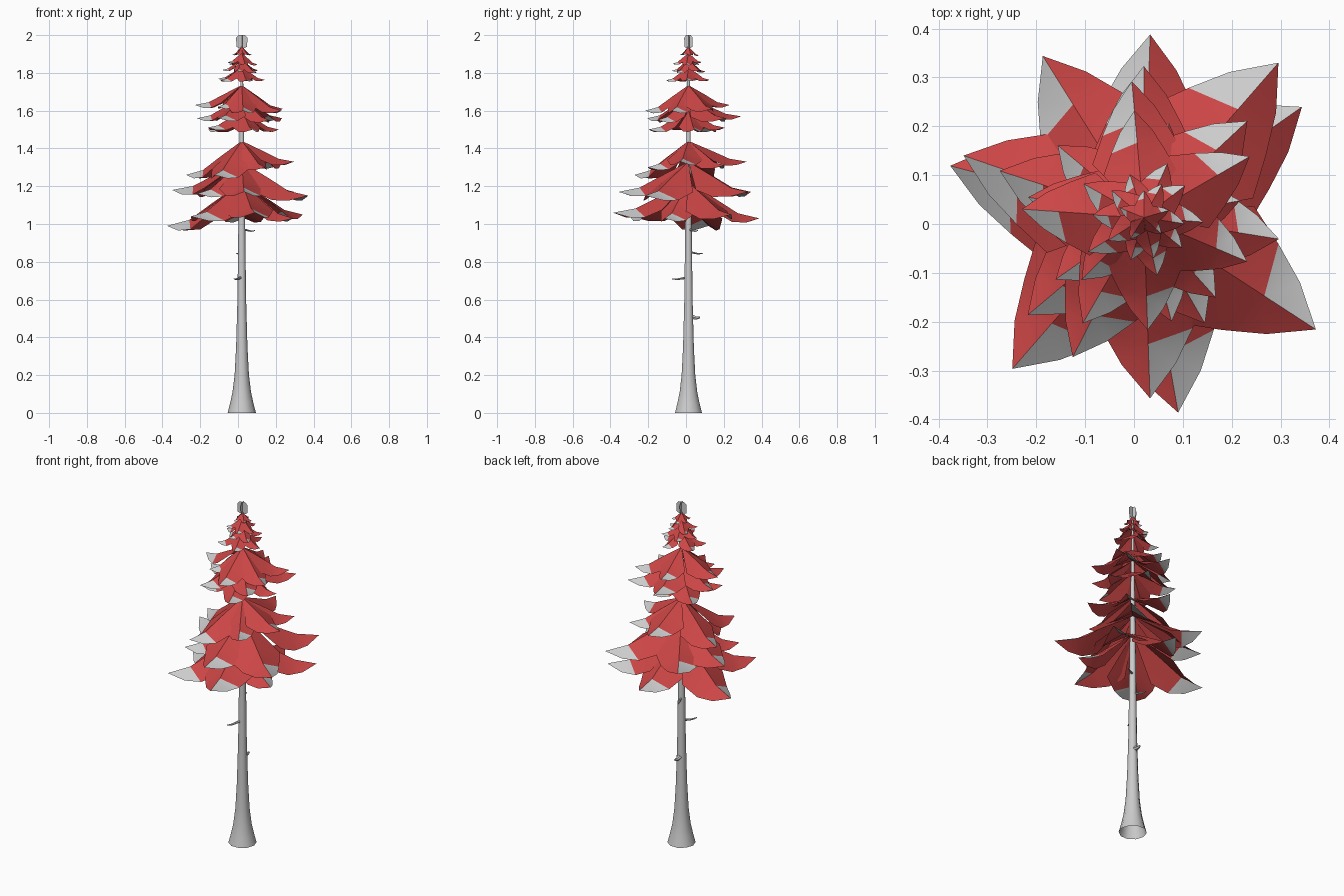
import bpy, bmesh, math, random
from mathutils import Vector, Matrix

random.seed(4)
if "Cube" in bpy.data.objects:
    bpy.data.objects.remove(bpy.data.objects["Cube"])

AXIS = Vector((0.02, 0.013, 0))


def material(name, rgb):
    mat = bpy.data.materials.new(name)
    mat.use_nodes = True
    mat.diffuse_color = (*rgb, 1)
    mat.node_tree.nodes["Principled BSDF"].inputs["Base Color"].default_value = (*rgb, 1)
    return mat


RED = material("foliage red", (0.60, 0.06, 0.06))
GREY = material("bark grey", (0.60, 0.60, 0.60))


def finish(bm, name, mats, smooth=None):
    mesh = bpy.data.meshes.new(name)
    bm.to_mesh(mesh)
    bm.free()
    for mat in mats:
        mesh.materials.append(mat)
    obj = bpy.data.objects.new(name, mesh)
    bpy.context.collection.objects.link(obj)
    if smooth:
        bpy.ops.object.select_all(action='DESELECT')
        obj.select_set(True)
        bpy.context.view_layer.objects.active = obj
        bpy.ops.object.shade_smooth_by_angle(angle=math.radians(smooth))
    return obj


def tube(bm, rings, sides):
    """Skin circles given as (centre, axis direction, radius)."""
    loops = []
    for centre, axis, radius in rings:
        turn = axis.to_track_quat('Z', 'Y')
        loops.append([bm.verts.new(centre + turn @ Vector((
            radius * math.cos(k * math.tau / sides),
            radius * math.sin(k * math.tau / sides), 0))) for k in range(sides)])
    for low, high in zip(loops, loops[1:]):
        for k in range(sides):
            n = (k + 1) % sides
            bm.faces.new((low[k], low[n], high[n], high[k]))
    return loops


# Trunk: flared foot, open underneath
UP = Vector((0, 0, 1))
PROFILE = [(0, .075), (.05, .062), (.11, .049), (.2, .038), (.35, .03),
           (.6, .023), (1, .018), (1.45, .012), (1.94, .005)]
bm = bmesh.new()
tube(bm, [(AXIS + UP * z, UP, r) for z, r in PROFILE], 10)
finish(bm, "trunk", [GREY], 50)

# Broken twigs on the bare trunk: height, heading, reach, thickness
bm = bmesh.new()
for z, heading, reach, thick in [(.965, 35, .085, .005), (.845, 110, .08, .005),
                                 (.71, 245, .095, .006), (.505, 90, .06, .012)]:
    a = math.radians(heading)
    out = Vector((math.cos(a), math.sin(a), 0))
    loops = tube(bm, [(AXIS + UP * (z + .006) + out * .012, out, thick * 1.3),
                      (AXIS + UP * (z - .003) + out * reach * .7, out, thick * .8),
                      (AXIS + UP * z + out * reach, out, thick * .5)], 6)
    bm.faces.new(loops[-1])
finish(bm, "twigs", [GREY], 40)


def bough(bm, apex, heading, length, tip):
    """A folded, drooping spray with a grey tip on its counter-clockwise half."""
    drop = apex - tip
    place = Matrix.Translation(AXIS + UP * apex) @ Matrix.Rotation(math.radians(heading), 4, 'Z')

    def vert(t, side, fall):
        return bm.verts.new(place @ Vector((t * length, side * length, -fall)))

    ridge = [vert(0, 0, 0), vert(.4, 0, drop * .48), vert(.7, 0, drop * .86), vert(1, 0, drop)]
    for s in (1, -1):
        edge = [vert(.42, .34 * s, drop * .62 + length * .12),
                vert(.62, .25 * s, drop * .9 + length * .10),
                vert(.81, .15 * s, drop + length * .06)]
        patches = [(ridge[0], edge[0], ridge[1]),
                   (ridge[1], edge[0], edge[1], ridge[2]),
                   (ridge[2], edge[1], edge[2]), (ridge[2], edge[2], ridge[3])]
        for i, patch in enumerate(patches):
            face = bm.faces.new(patch[::-1] if s > 0 else patch)
            face.material_index = int(s > 0 and i >= 2)


def whorl(name, apex, boughs):
    bm = bmesh.new()
    for heading, length, tip in boughs:
        bough(bm, apex, heading, length, tip)
    finish(bm, name, [RED, GREY], 25)


# Large lower tier: heading, length, tip height
whorl("lower_whorl_bottom", 1.22, [
    (35, .395, 1.05), (88, .375, 1.03), (165, .41, .99),
    (229, .41, 1.04), (280, .405, 1.06), (335, .3, 1.03)])
whorl("lower_whorl_middle", 1.33, [
    (327, .42, 1.15), (49, .42, 1.17), (122, .39, 1.17),
    (161, .39, 1.18), (220, .31, 1.16), (272, .37, 1.17)])
whorl("lower_whorl_top", 1.44, [
    (351, .28, 1.33), (43, .28, 1.31), (90, .31, 1.33),
    (162, .31, 1.26), (243, .32, 1.26), (300, .25, 1.3)])

# Middle tier
whorl("middle_whorl_bottom", 1.6, [
    (10, .2, 1.5), (75, .2, 1.51), (140, .23, 1.5), (215, .22, 1.51), (285, .22, 1.5)])
whorl("middle_whorl_centre", 1.67, [
    (43, .29, 1.56), (95, .28, 1.57), (170, .24, 1.56), (240, .25, 1.56), (312, .22, 1.55)])
whorl("middle_whorl_top", 1.735, [
    (337, .23, 1.6), (30, .25, 1.61), (95, .22, 1.63),
    (176, .25, 1.63), (225, .18, 1.62), (272, .23, 1.6)])

# Small crown whorls
for i, (apex, tip, reach) in enumerate([(1.83, 1.765, .14), (1.87, 1.81, .105),
                                        (1.905, 1.85, .09), (1.94, 1.9, .055)]):
    whorl(f"crown_whorl_{i + 1}", apex, [
        (k * 72 + i * 31 + random.uniform(-8, 8), reach * random.uniform(.85, 1.05),
         tip + random.uniform(-.008, .008)) for k in range(5)])

# Leader bud: two crossed upright leaves
bm = bmesh.new()
OUTLINE = [(0, -.04), (.5, -.027), (.55, .02), (.3, .035),
           (-.3, .035), (-.55, .02), (-.5, -.027)]
for heading, width in ((10, .056), (100, .042)):
    a = math.radians(heading)
    bm.faces.new([bm.verts.new(AXIS + Vector((math.cos(a) * u * width,
                                              math.sin(a) * u * width, 1.965 + z)))
                  for u, z in OUTLINE])
finish(bm, "top_bud", [GREY])
